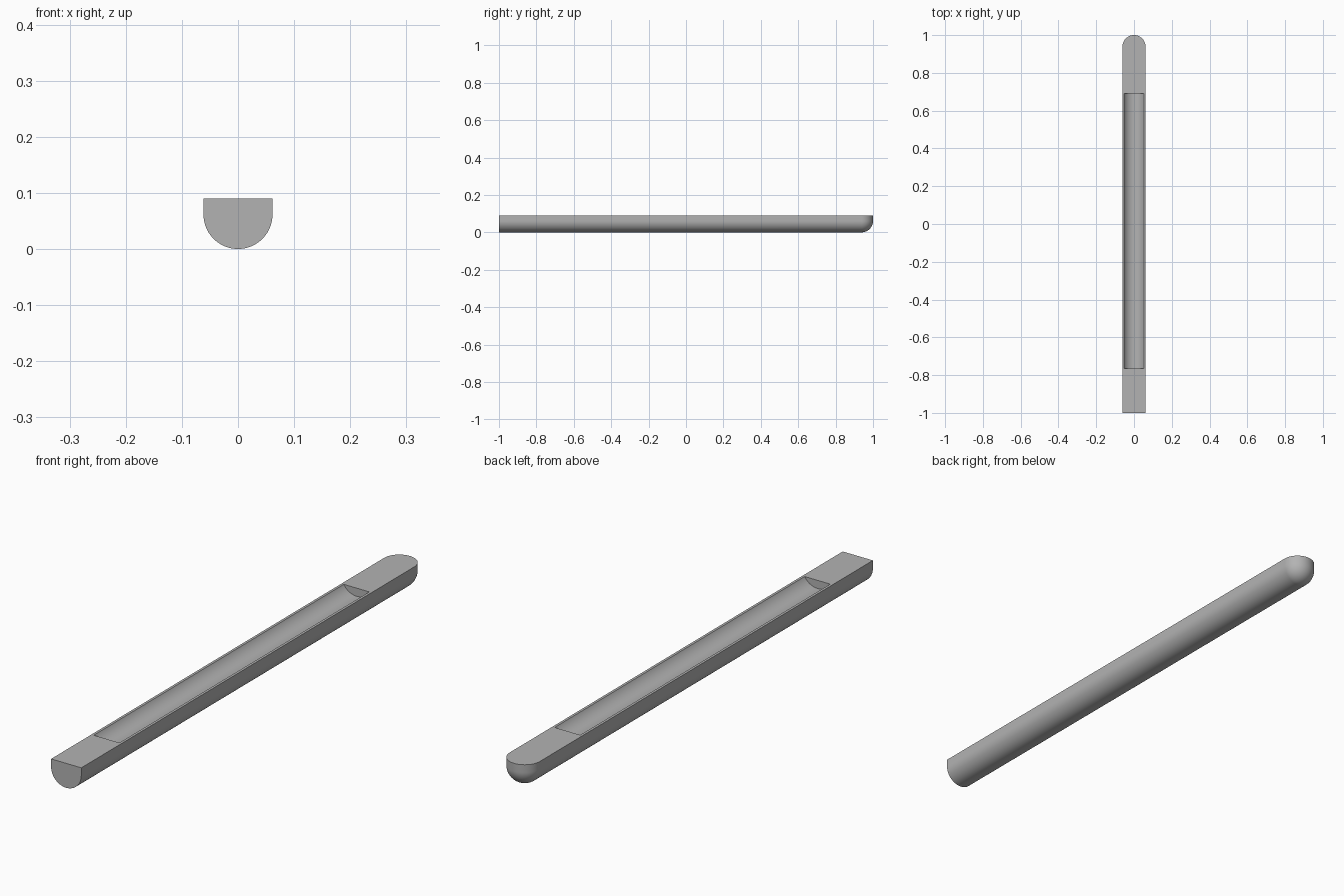
import bpy, bmesh
from math import sin, cos, pi

if "Cube" in bpy.data.objects:
    bpy.data.objects.remove(bpy.data.objects["Cube"])

RADIUS = 0.0615
HEIGHT = 0.09
FRONT, BACK = -1.0, 1.0
GROOVE_FRONT, GROOVE_BACK = -0.765, 0.69
GROOVE_HALF_WIDTH, GROOVE_DEPTH = 0.052, 0.03

gray = bpy.data.materials.new("plain gray")
gray.use_nodes = True
color = (0.45, 0.45, 0.45, 1)
gray.diffuse_color = color
gray.node_tree.nodes["Principled BSDF"].inputs["Base Color"].default_value = color


def make_object(name, bm):
    bmesh.ops.remove_doubles(bm, verts=bm.verts, dist=1e-5)
    bmesh.ops.recalc_face_normals(bm, faces=bm.faces)
    mesh = bpy.data.meshes.new(name)
    bm.to_mesh(mesh)
    bm.free()
    mesh.materials.append(gray)
    obj = bpy.data.objects.new(name, mesh)
    bpy.context.collection.objects.link(obj)
    return obj


# Bar: U-shaped outlines stacked upward, ending in a round nose at the back
ARC, LEVELS = 40, 20
levels = [(RADIUS * sin(a), RADIUS * (1 - cos(a)))
          for a in (pi / 2 * i / LEVELS for i in range(LEVELS + 1))]
levels.append((RADIUS, HEIGHT))

bm = bmesh.new()
rings = []
for rad, z in levels:
    nose = [(rad * cos(pi * i / ARC), BACK - RADIUS + rad * sin(pi * i / ARC))
            for i in range(ARC + 1)]
    outline = [(rad, FRONT)] + nose + [(-rad, FRONT)]
    if rad == 0:
        keel = [bm.verts.new((0, y, 0)) for y in (FRONT, BACK - RADIUS)]
        rings.append([keel[0]] + [keel[1]] * len(nose) + [keel[0]])
    else:
        rings.append([bm.verts.new((x, y, z)) for x, y in outline])
for low, high in zip(rings, rings[1:]):
    for i in range(len(low) - 1):
        corners = dict.fromkeys((low[i], low[i + 1], high[i + 1], high[i]))
        bm.faces.new(list(corners))
bm.faces.new(rings[-1])
bm.faces.new([r[0] for r in rings] + [r[-1] for r in reversed(rings[1:])])
bar = make_object("grooved_bar", bm)

# Round cutter for the long groove in the flat top
groove_radius = (GROOVE_HALF_WIDTH ** 2 + GROOVE_DEPTH ** 2) / (2 * GROOVE_DEPTH)
axis_z = HEIGHT - GROOVE_DEPTH + groove_radius
bm = bmesh.new()
section = [bm.verts.new((groove_radius * sin(2 * pi * i / 96), GROOVE_FRONT,
                         axis_z - groove_radius * cos(2 * pi * i / 96)))
           for i in range(96)]
end = bm.faces.new(section)
swept = bmesh.ops.extrude_face_region(bm, geom=[end], use_keep_orig=True)["geom"]
bmesh.ops.translate(bm, vec=(0, GROOVE_BACK - GROOVE_FRONT, 0),
                    verts=[v for v in swept if isinstance(v, bmesh.types.BMVert)])
cutter = make_object("groove_cutter", bm)
cutter.hide_render = True

# Cut the groove, then smooth the round surfaces
cut = bar.modifiers.new("groove", "BOOLEAN")
cut.operation = "DIFFERENCE"
cut.solver = "EXACT"
cut.object = cutter
bpy.ops.object.select_all(action="DESELECT")
bpy.context.view_layer.objects.active = bar
bar.select_set(True)
bpy.ops.object.modifier_apply(modifier=cut.name)
bpy.data.objects.remove(cutter)
bpy.ops.object.shade_smooth_by_angle(angle=pi / 6)
